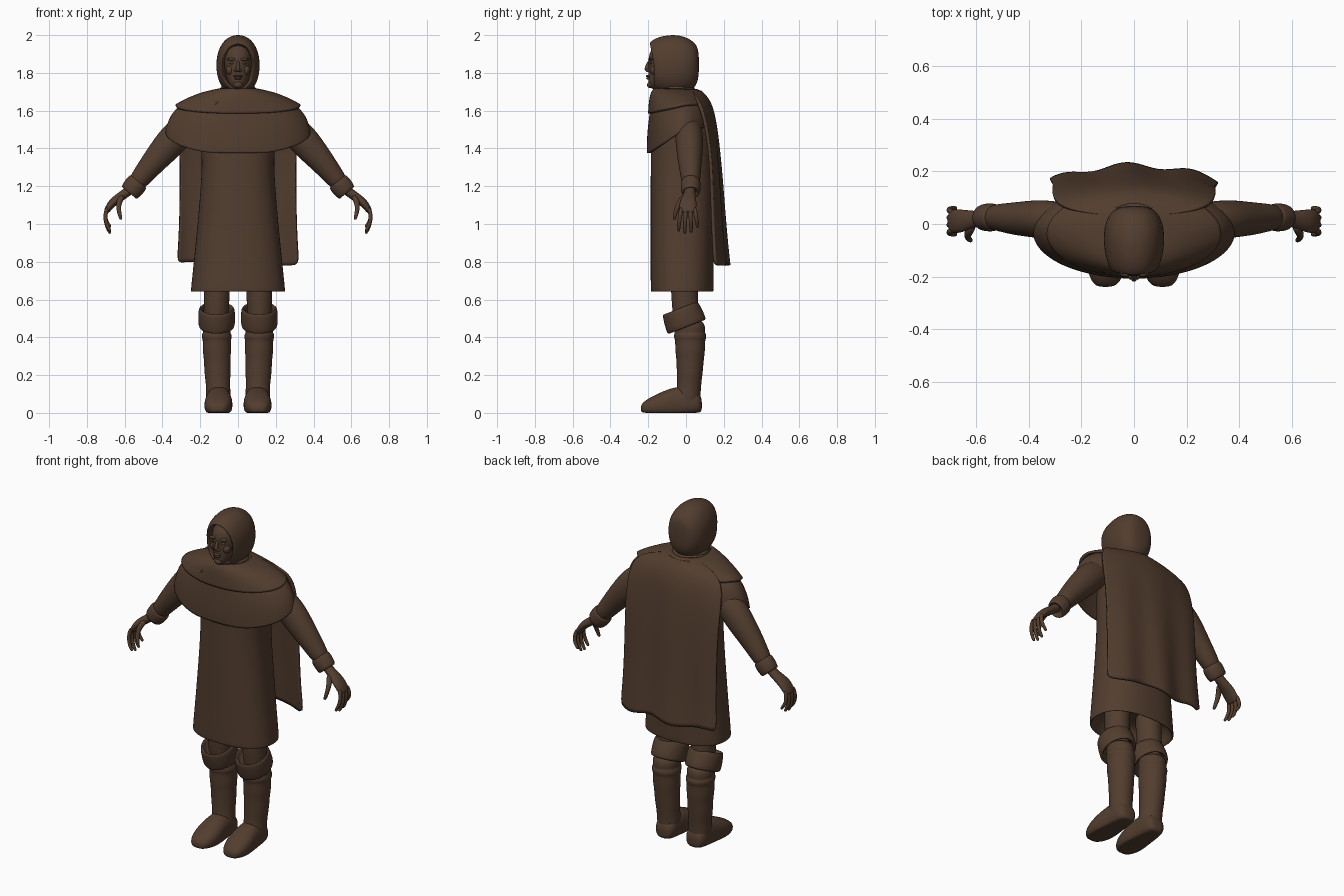
import bpy, bmesh, math
from mathutils import Vector

cloth = bpy.data.materials.new("dark_brown")
cloth.diffuse_color = (0.085, 0.047, 0.028, 1)


def finish(name, bm, mirror=False, sub=2, thick=0):
    bmesh.ops.recalc_face_normals(bm, faces=bm.faces)
    me = bpy.data.meshes.new(name)
    bm.to_mesh(me)
    bm.free()
    for p in me.polygons:
        p.use_smooth = True
    me.materials.append(cloth)
    ob = bpy.data.objects.new(name, me)
    bpy.context.collection.objects.link(ob)
    if mirror:
        ob.modifiers.new("mirror", 'MIRROR').use_mirror_merge = False
    if sub:
        m = ob.modifiers.new("smooth", 'SUBSURF')
        m.levels = m.render_levels = sub
    if thick:
        m = ob.modifiers.new("thickness", 'SOLIDIFY')
        m.thickness, m.offset = thick, 0
    return ob


def loft(name, rings, axis=None, ref=(0, 1, 0), n=20, p=1.0, caps=True, deform=None, **kw):
    """Skin rings (x, y, z, ru, rv); rv lies along ref, ru across it and the path."""
    bm = bmesh.new()
    pts = [Vector(r[:3]) for r in rings]
    loops = []
    for i, r in enumerate(rings):
        t = Vector(axis) if axis else pts[min(i + 1, len(pts) - 1)] - pts[max(i - 1, 0)]
        t.normalize()
        v = Vector(ref) - t * t.dot(Vector(ref))
        v.normalize()
        u = v.cross(t)
        loop = []
        for k in range(n):
            a = 2 * math.pi * k / n
            c, s = math.cos(a), math.sin(a)
            c = math.copysign(abs(c) ** p, c)
            s = math.copysign(abs(s) ** p, s)
            loop.append(bm.verts.new(pts[i] + u * r[3] * c + v * r[4] * s))
        loops.append(loop)
    for a, b in zip(loops, loops[1:]):
        for k in range(n):
            bm.faces.new((a[k], a[(k + 1) % n], b[(k + 1) % n], b[k]))
    if caps:
        bm.faces.new(loops[0])
        bm.faces.new(loops[-1])
    if deform:
        for v in bm.verts:
            deform(v.co)
    return finish(name, bm, **kw)


def blob(name, loc, size, mirror=False):
    bm = bmesh.new()
    bmesh.ops.create_uvsphere(bm, u_segments=16, v_segments=10, radius=1)
    for v in bm.verts:
        v.co = Vector(loc) + Vector([c * s for c, s in zip(v.co, size)])
    return finish(name, bm, mirror, sub=0)


Z = (0, 0, 1)

# tunic with hollow hem
loft("tunic", [(0, -.02, .76, .2, .13), (0, -.02, .65, .235, .15), (0, -.02, .64, .25, .165),
               (0, -.02, .645, .252, .168), (0, -.02, .8, .235, .168), (0, -.02, 1.05, .21, .168),
               (0, -.02, 1.35, .185, .168), (0, -.02, 1.5, .21, .165), (0, -.02, 1.62, .15, .12)],
     axis=Z, p=.85, n=28)


# layered shoulder capes: lower edge rises towards sides and back
def drape(co):
    t = (1.70 - co.z) / .32
    front = min(1, max(0, -co.y / .19))
    co.z += .13 * t * (1 - front)


loft("lower_capelet", [(0, -.05, 1.7, .09, .1), (0, -.045, 1.67, .19, .13), (0, -.035, 1.6, .295, .15),
                       (0, -.03, 1.51, .352, .168), (0, -.03, 1.42, .375, .173),
                       (0, -.03, 1.375, .38, .172)],
     axis=Z, n=32, caps=False, deform=drape, thick=.012)
loft("upper_capelet", [(0, -.055, 1.715, .1, .11), (0, -.05, 1.69, .19, .135),
                       (0, -.04, 1.63, .285, .152), (0, -.035, 1.585, .33, .16)],
     axis=Z, n=32, caps=False, deform=drape, thick=.014)

# back cape: rows of (z, half width, edge y, centre y) with growing folds
rows = [(1.7, .1, .03, .075), (1.67, .25, .05, .11), (1.6, .31, .09, .145), (1.4, .307, .13, .17),
        (1.2, .305, .14, .185), (1.0, .308, .148, .198), (.88, .314, .155, .208), (.79, .32, .16, .217)]
bm = bmesh.new()
N = 20
grid = []
for z, w, ye, yc in rows:
    line = []
    for k in range(N + 1):
        u = 2 * k / N - 1
        fold = .013 * (1.7 - z) * math.sin(8 * u + 2.3)
        dip = .012 * math.sin(6 * u) * (1.7 - z)
        line.append(bm.verts.new((u * w, yc + (ye - yc) * u * u + fold, z + dip)))
    grid.append(line)
for a, b in zip(grid, grid[1:]):
    for k in range(N):
        bm.faces.new((a[k], a[k + 1], b[k + 1], b[k]))
finish("back_cape", bm, thick=.016)


# hood, swept front to back with a turned-in lip round the face
def brow(co):
    if co.y < -.08:
        co.y -= .2 * max(0, co.z - 1.84)


loft("hood", [(0, -.09, 1.835, .07, .105), (0, -.155, 1.835, .076, .112), (0, -.172, 1.835, .084, .12),
              (0, -.165, 1.835, .094, .13), (0, -.12, 1.84, .11, .152), (0, -.06, 1.84, .117, .166),
              (0, 0, 1.84, .112, .15), (0, .045, 1.84, .09, .125), (0, .07, 1.845, .05, .075)],
     axis=(0, 1, 0), ref=Z, n=28, p=.93, deform=brow)
loft("hood_neck", [(0, -.05, 1.64, .11, .1), (0, -.055, 1.69, .1, .1), (0, -.055, 1.75, .095, .09)], axis=Z)
loft("hood_collar", [(0, -.06, 1.655, .11, .1), (0, -.06, 1.66, .135, .122), (0, -.06, 1.69, .13, .118),
                     (0, -.06, 1.715, .11, .105), (0, -.06, 1.715, .09, .085)],
     axis=Z, n=24, deform=lambda co: setattr(co, "z", co.z + .1 * (co.y + .06)))

# head and face
loft("head", [(0, -.08, 1.66, .05, .05), (0, -.09, 1.7, .05, .055), (0, -.128, 1.718, .035, .06),
              (0, -.125, 1.74, .05, .076), (0, -.115, 1.78, .065, .085), (0, -.112, 1.83, .073, .087),
              (0, -.112, 1.88, .075, .09), (0, -.105, 1.93, .065, .08), (0, -.1, 1.96, .03, .03)],
     axis=Z, n=20)
loft("nose", [(0, -.188, 1.87, .008, .012), (0, -.2, 1.845, .009, .012), (0, -.208, 1.82, .013, .016),
              (0, -.2, 1.805, .014, .012)], axis=Z, n=10)
blob("nostril", (.012, -.2, 1.812), (.009, .012, .008), True)
blob("brow_ridge", (.03, -.186, 1.872), (.027, .014, .008), True)
blob("eye", (.03, -.186, 1.852), (.014, .009, .007), True)
blob("cheek", (.042, -.165, 1.815), (.022, .025, .026), True)
blob("upper_lip", (0, -.2, 1.783), (.024, .013, .006))
blob("lower_lip", (0, -.198, 1.771), (.02, .013, .007))
blob("chin", (0, -.188, 1.737), (.024, .018, .018))

# clasp on the shoulder
bpy.ops.mesh.primitive_torus_add(location=(-.125, -.17, 1.652), rotation=(1.2, 0, -.4), major_radius=.018,
                                 minor_radius=.006, major_segments=20, minor_segments=8)
clasp = bpy.context.object
clasp.name = "clasp_ring"
clasp.data.materials.append(cloth)
bpy.ops.object.shade_smooth()
blob("clasp_knot", (-.105, -.168, 1.642), (.018, .012, .012))

# sleeves and cuffs
loft("sleeve", [(.24, .01, 1.53, .07, .07), (.32, .015, 1.475, .085, .075), (.38, .02, 1.405, .08, .072),
                (.45, .02, 1.325, .066, .063), (.51, .025, 1.25, .055, .053), (.55, .025, 1.2, .045, .044)],
     mirror=True)
loft("sleeve_cuff", [(.525, .025, 1.228, .04, .038), (.526, .025, 1.227, .058, .052),
                     (.55, .025, 1.197, .06, .055), (.576, .025, 1.166, .055, .05),
                     (.578, .025, 1.163, .042, .038), (.565, .025, 1.18, .032, .03)],
     axis=(.64, 0, -.77), mirror=True)

# hands
loft("palm", [(.55, .022, 1.2, .028, .03), (.595, .02, 1.163, .025, .029), (.635, .015, 1.135, .025, .04),
              (.668, .01, 1.11, .023, .047), (.695, .01, 1.07, .017, .045), (.699, .01, 1.06, .01, .04)],
     n=14, mirror=True)
for i, (name, drop) in enumerate([("index", 0), ("middle", -.012), ("ring", -.006), ("little", .02)]):
    y = -.024 + .023 * i
    s = (i - 1.5) * .004
    loft(name + "_finger", [(.69, y, 1.09, .012, .012), (.704, y + s, 1.05, .012, .012),
                            (.7, y + s * 2, 1.01 + drop / 2, .011, .011),
                            (.686, y + s * 2.5, .978 + drop, .01, .01),
                            (.674, y + s * 2.5, .96 + drop, .008, .008)], n=8, mirror=True)
loft("thumb", [(.61, -.005, 1.15, .018, .018), (.632, -.035, 1.115, .017, .017),
               (.632, -.052, 1.075, .013, .013), (.624, -.06, 1.04, .011, .011),
               (.618, -.063, 1.022, .008, .008)], n=8, mirror=True)

# legs and boots
loft("thigh", [(.11, -.01, .85, .075, .075), (.112, -.01, .65, .07, .072), (.115, 0, .5, .065, .07),
               (.115, .01, .42, .06, .06)], axis=Z, mirror=True)
loft("boot_cuff", [(.113, -.01, .5, .07, .08), (.113, .004, .458, .08, .09), (.113, .006, .452, .093, .108),
                   (.113, -.002, .475, .099, .112), (.113, -.022, .53, .099, .106),
                   (.113, -.032, .556, .094, .1), (.113, -.032, .556, .08, .086),
                   (.113, -.01, .5, .07, .075)], axis=(0, -.36, .93), mirror=True)
loft("boot_shaft", [(.113, .015, .5, .07, .075), (.113, .02, .445, .078, .085), (.113, .02, .425, .072, .08),
                    (.113, .022, .415, .08, .087), (.112, .022, .395, .08, .086),
                    (.112, .022, .385, .074, .08), (.112, .022, .33, .077, .08), (.11, .022, .28, .07, .073),
                    (.109, .02, .22, .071, .07), (.106, .017, .15, .064, .064), (.104, .012, .1, .066, .066),
                    (.103, .01, .02, .064, .066)], axis=Z, mirror=True)
loft("boot_foot", [(.1, .085, .04, .03, .03), (.101, .07, .05, .058, .055), (.102, .02, .06, .066, .08),
                   (.102, -.05, .055, .068, .085), (.103, -.11, .045, .076, .075),
                   (.105, -.17, .035, .074, .058), (.107, -.22, .028, .055, .036),
                   (.108, -.24, .022, .03, .018)],
     axis=(0, 1, 0), ref=Z, p=.85, mirror=True,
     deform=lambda co: setattr(co, "z", max(co.z, 0)))
